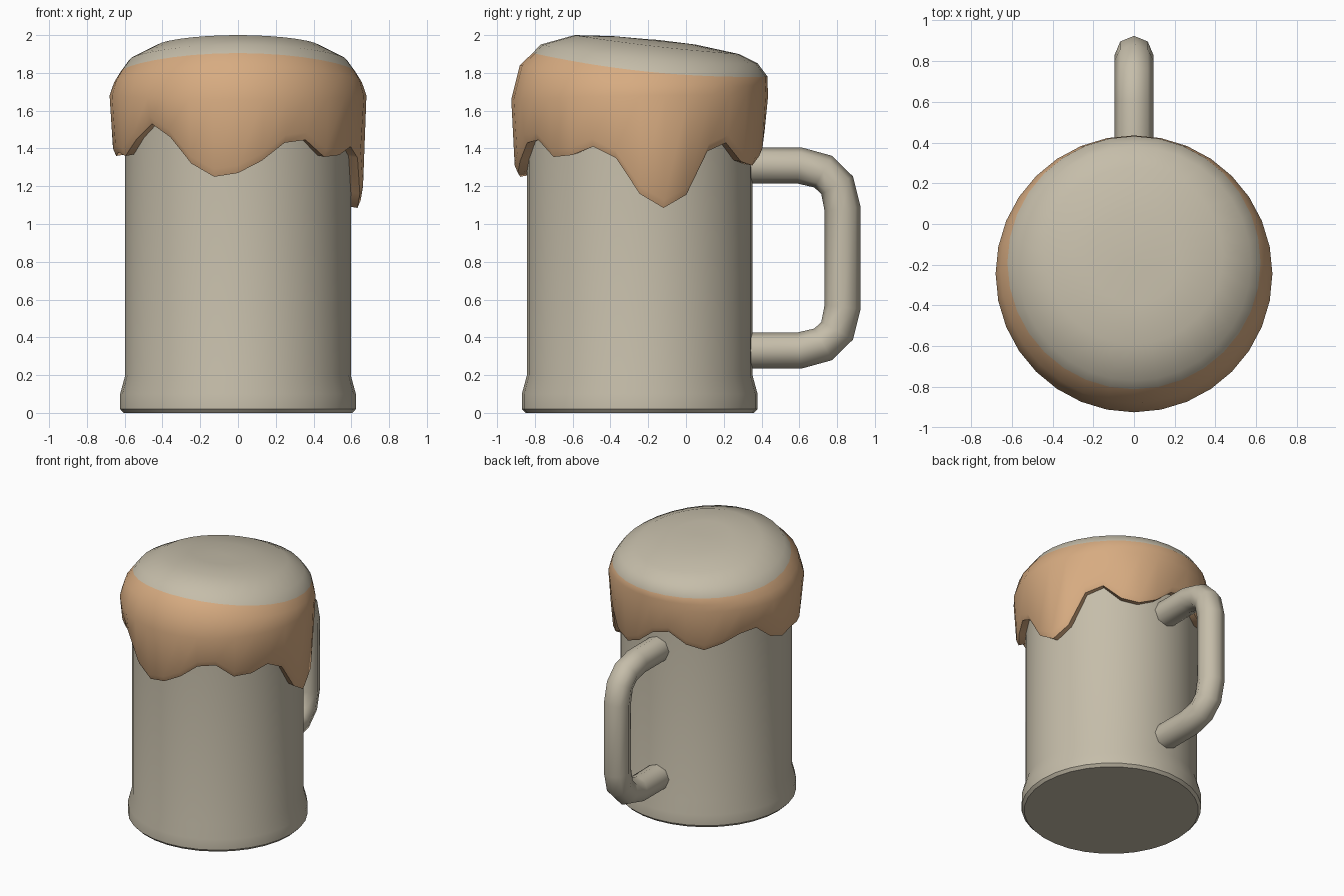
import bpy, bmesh, math
from mathutils import Vector

if "Cube" in bpy.data.objects:
    bpy.data.objects.remove(bpy.data.objects["Cube"])

CY = -0.245   # y of the mug axis
N = 32        # sides around the mug


def material(name, rgb):
    m = bpy.data.materials.new(name)
    m.diffuse_color = (*rgb, 1)
    m.use_nodes = True
    m.node_tree.nodes["Principled BSDF"].inputs["Base Color"].default_value = m.diffuse_color
    return m


clay = material("warm grey", (0.56, 0.51, 0.40))
amber = material("amber froth", (0.68, 0.41, 0.22))


def loft(name, rings, mats, color_from=None, cap_start=True, cap_end=True, angle=40):
    """Skin a list of equal-length vertex rings; strips below color_from use slot 1."""
    bm = bmesh.new()
    vs = [[bm.verts.new(p) for p in ring] for ring in rings]
    for i in range(len(vs) - 1):
        a, b = vs[i], vs[i + 1]
        for j in range(len(a)):
            k = (j + 1) % len(a)
            f = bm.faces.new((a[j], a[k], b[k], b[j]))
            if color_from is not None and i < color_from:
                f.material_index = 1
    if cap_start:
        bm.faces.new(vs[0])
    if cap_end:
        bm.faces.new(vs[-1])
    bmesh.ops.recalc_face_normals(bm, faces=bm.faces[:])
    me = bpy.data.meshes.new(name)
    bm.to_mesh(me)
    bm.free()
    for m in mats:
        me.materials.append(m)
    ob = bpy.data.objects.new(name, me)
    bpy.context.collection.objects.link(ob)
    bpy.ops.object.select_all(action='DESELECT')
    ob.select_set(True)
    bpy.context.view_layer.objects.active = ob
    bpy.ops.object.shade_smooth_by_angle(angle=math.radians(angle))
    return ob


def circle(r, cy, zfun):
    """Ring of N points, k = 0 at the front, going to +x; zfun gets (k, cos)."""
    pts = []
    for k in range(N):
        a = 2 * math.pi * k / N
        pts.append((r * math.sin(a), cy - r * math.cos(a), zfun(k, math.cos(a))))
    return pts


# Mug body with flared foot
profile = [(0.605, 0), (0.624, 0.02), (0.624, 0.10), (0.597, 0.20), (0.597, 1.60)]
loft("mug_body", [circle(r, CY, lambda k, c, z=z: z) for r, z in profile], [clay])

# Foam: dripping lower edge heights around the rim, starting at the front
drip = [1.27, 1.335, 1.43, 1.445, 1.355, 1.365, 1.41, 1.35,
        1.16, 1.085, 1.155, 1.385, 1.43, 1.33, 1.31, 1.36,
        1.46, 1.49, 1.41, 1.375, 1.42, 1.48, 1.50, 1.40,
        1.36, 1.38, 1.36, 1.45, 1.53, 1.46, 1.32, 1.25]


def tilt(front, side, back):
    b, d = (front - back) / 2, (front + back) / 2 - side
    return lambda k, c: side + b * c + d * c * c


foam = [
    circle(0.59, CY, lambda k, c: drip[k] + 0.01),
    circle(0.645, CY, lambda k, c: drip[k]),
    circle(0.662, CY, lambda k, c: drip[k] + 0.04),
    circle(0.68, CY, tilt(1.66, 1.68, 1.68)),
    circle(0.656, -0.224, tilt(1.84, 1.75, 1.735)),
    circle(0.622, -0.19, tilt(1.905, 1.805, 1.78)),
    circle(0.575, -0.195, tilt(1.95, 1.87, 1.85)),
    circle(0.435, -0.155, tilt(2.0, 1.94, 1.90)),
    circle(0.22, -0.17, tilt(1.995, 1.972, 1.95)),
    circle(0.02, -0.17, tilt(1.977, 1.976, 1.975)),
]
loft("foam", foam, [clay, amber], color_from=5, cap_start=False, angle=50)

# Handle: octagonal tube swept along a rounded D path
half = [(0.30, 1.31), (0.60, 1.31), (0.727, 1.277), (0.80, 1.205), (0.829, 1.08)]
path = [Vector((0, y, z)) for y, z in half]
path += [Vector((0, y, 1.64 - z)) for y, z in reversed(half)]
X = Vector((1, 0, 0))
rings = []
for i, p in enumerate(path):
    before = (p - path[max(i - 1, 0)]).normalized()
    after = (path[min(i + 1, len(path) - 1)] - p).normalized()
    side = (before + after).normalized().cross(X)
    rings.append([p + 0.096 * (X * math.cos(a) + side * math.sin(a))
                  for a in (math.pi * j / 4 for j in range(8))])
loft("handle", rings, [clay], angle=50)
